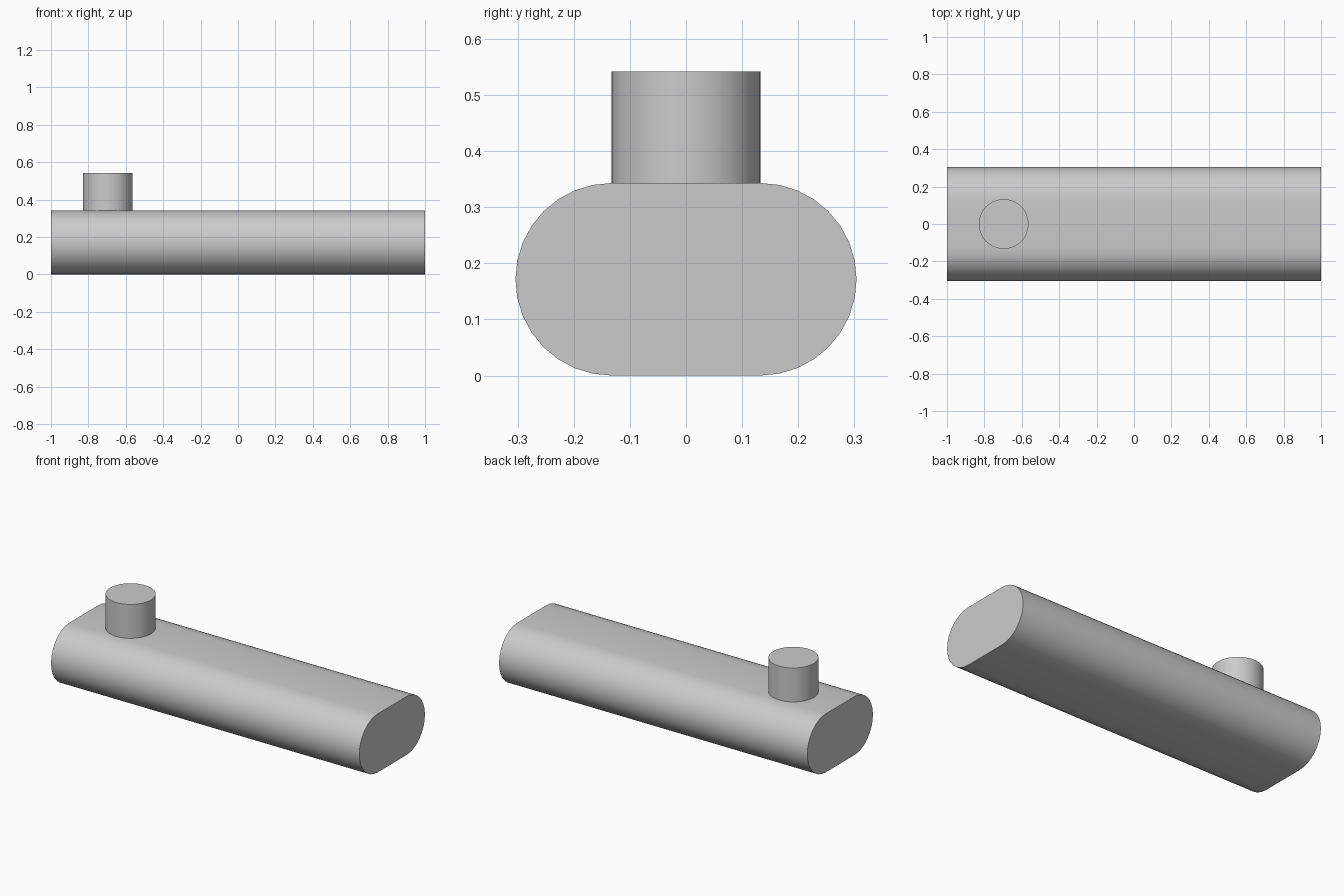
import bpy, bmesh, math

cube = bpy.data.objects.get("Cube")
if cube:
    bpy.data.objects.remove(cube, do_unlink=True)

LENGTH = 2.0
RADIUS = 0.1715       # rounded sides of the body
HALF_FLAT = 0.1325    # half the width of the flat top
POST_X, POST_R, POST_TOP = -0.697, 0.133, 0.542
STEPS = 16

# Plain grey material
grey = bpy.data.materials.new("plain_grey")
grey.use_nodes = True
colour = (0.6, 0.6, 0.6, 1)
grey.diffuse_color = colour
grey.node_tree.nodes["Principled BSDF"].inputs["Base Color"].default_value = colour


def extrude_profile(name, points, offset):
    """Make a closed solid by extruding a flat outline along an offset."""
    bm = bmesh.new()
    base = bm.faces.new([bm.verts.new(p) for p in points])
    result = bmesh.ops.extrude_face_region(bm, geom=[base], use_keep_orig=True)
    verts = [g for g in result["geom"] if isinstance(g, bmesh.types.BMVert)]
    bmesh.ops.translate(bm, vec=offset, verts=verts)
    bmesh.ops.recalc_face_normals(bm, faces=bm.faces)
    mesh = bpy.data.meshes.new(name)
    bm.to_mesh(mesh)
    bm.free()
    mesh.materials.append(grey)
    obj = bpy.data.objects.new(name, mesh)
    bpy.context.collection.objects.link(obj)
    bpy.ops.object.select_all(action="DESELECT")
    obj.select_set(True)
    bpy.context.view_layer.objects.active = obj
    bpy.ops.object.shade_smooth_by_angle(angle=math.radians(30))
    return obj


# Long body with a stadium cross-section
outline = []
for side in (1, -1):
    for i in range(STEPS + 1):
        a = math.pi * i / STEPS - math.pi / 2
        outline.append((-LENGTH / 2,
                        side * (HALF_FLAT + RADIUS * math.cos(a)),
                        RADIUS + side * RADIUS * math.sin(a)))
extrude_profile("body", outline, (LENGTH, 0, 0))

# Round post standing on the flat top
sides = STEPS * 3
circle = [(POST_X + POST_R * math.cos(math.tau * i / sides),
           POST_R * math.sin(math.tau * i / sides),
           RADIUS * 2) for i in range(sides)]
extrude_profile("post", circle, (0, 0, POST_TOP - RADIUS * 2))
